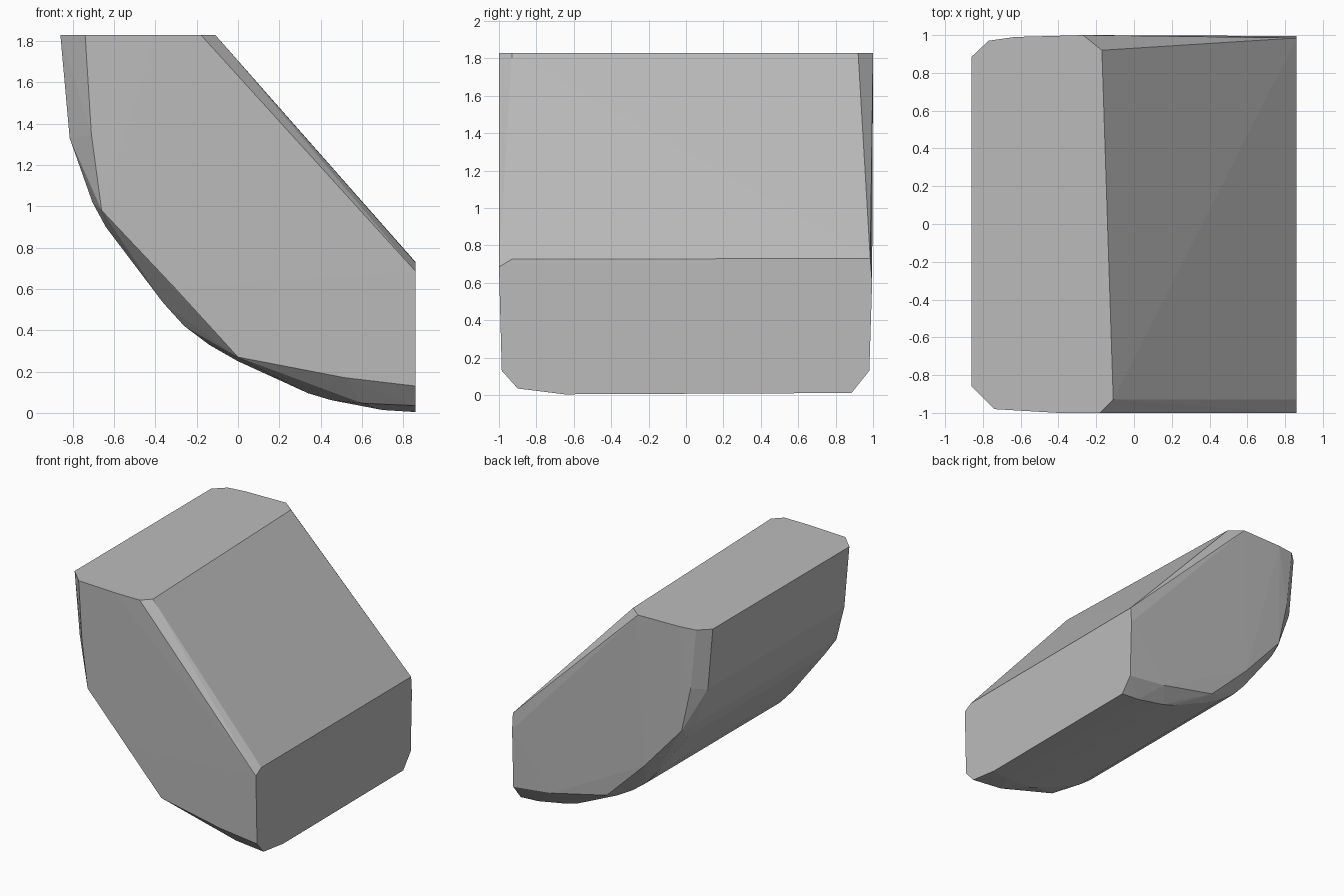
import bpy
import bmesh
import math

# Curved underside profile (x, z), from top left down to the cut right end
BELLY = [(-0.86, 1.83), (-0.815, 1.33), (-0.705, 1.02), (-0.64, 0.9), (-0.36, 0.53),
         (-0.26, 0.42), (-0.14, 0.33), (0.0, 0.25), (0.34, 0.095), (0.45, 0.062),
         (0.7, 0.014), (0.86, 0.004)]

# Outline of each end face (x, y, z), inset from the belly
FRONT = [(-0.74, -0.98, 1.83), (-0.71, -0.98, 1.35), (-0.66, -0.98, 0.98),
         (-0.31, -0.985, 0.61), (0.0, -0.98, 0.27), (0.52, -0.985, 0.17),
         (0.86, -0.985, 0.13), (0.86, -1.0, 0.685), (-0.18, -1.0, 1.83),
         (-0.4, -1.0, 1.83)]
BACK = [(-0.77, 0.97, 1.83), (-0.63, 0.99, 1.83), (-0.72, 0.97, 1.34),
        (-0.64, 0.97, 0.98), (-0.31, 0.98, 0.61), (0.03, 0.97, 0.28),
        (0.52, 0.98, 0.17), (0.86, 0.98, 0.13), (0.86, 0.995, 0.6),
        (-0.27, 1.0, 1.83)]

# Corners of the sloping cut face
SLOPE = [(-0.11, -0.93, 1.83), (0.86, -0.93, 0.727),
         (-0.17, 0.92, 1.83), (0.86, 0.985, 0.73)]


def belly_points():
    pts = []
    for x, z in BELLY:
        t = (x + 0.86) / 1.72
        # the crest of the belly narrows at the front towards the low end
        pts.append((x, -0.86 + 0.21 * t ** 2, z))
        pts.append((x, 0.885, z + 0.007 * t))
    # softened front lower edge
    pts += [(0.6, -0.88, 0.047), (0.86, -0.9, 0.035)]
    return pts


bm = bmesh.new()
for p in belly_points() + FRONT + BACK + SLOPE:
    bm.verts.new(p)
hull = bmesh.ops.convex_hull(bm, input=bm.verts[:])
bmesh.ops.delete(bm, geom=[v for v in bm.verts if not v.link_faces], context='VERTS')
# Merge the nearly coplanar triangles into clean facets
bmesh.ops.dissolve_limit(bm, angle_limit=math.radians(0.5),
                         verts=bm.verts[:], edges=bm.edges[:])
bmesh.ops.recalc_face_normals(bm, faces=bm.faces[:])

mesh = bpy.data.meshes.new("cut_block")
bm.to_mesh(mesh)
bm.free()
block = bpy.data.objects.new("cut_block", mesh)
bpy.context.collection.objects.link(block)

grey = bpy.data.materials.new("grey")
grey.diffuse_color = (0.5, 0.5, 0.5, 1.0)
mesh.materials.append(grey)
